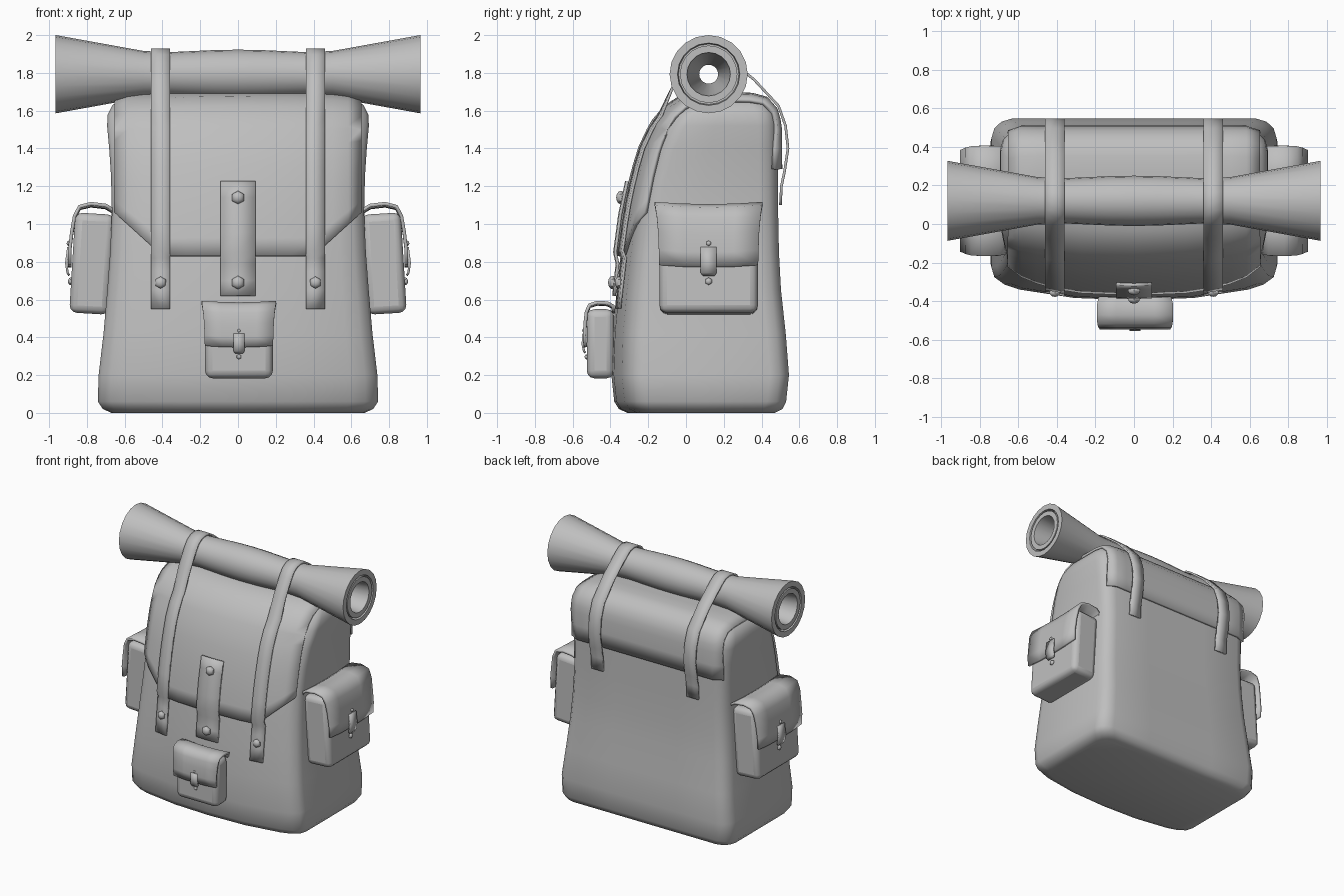
import bpy, bmesh, math
from mathutils import Vector, Matrix
from mathutils.bvhtree import BVHTree

if "Cube" in bpy.data.objects:
    bpy.data.objects.remove(bpy.data.objects["Cube"])

grey = bpy.data.materials.new("canvas grey")
grey.diffuse_color = (0.52, 0.52, 0.52, 1)
grey.use_nodes = True
grey.node_tree.nodes["Principled BSDF"].inputs["Base Color"].default_value = grey.diffuse_color


def make(name, bm, mat=None, solid=0, bevel=0, angle=40):
    """Turn a bmesh into a smooth-by-angle object with optional modifiers."""
    bmesh.ops.recalc_face_normals(bm, faces=bm.faces)
    me = bpy.data.meshes.new(name)
    bm.to_mesh(me)
    bm.free()
    me.materials.append(grey)
    ob = bpy.data.objects.new(name, me)
    bpy.context.collection.objects.link(ob)
    if mat:
        me.transform(mat)
    if solid:
        m = ob.modifiers.new("thickness", 'SOLIDIFY')
        m.thickness, m.offset = solid, 0
    if bevel:
        m = ob.modifiers.new("round", 'BEVEL')
        m.width, m.segments = bevel, 3
    bpy.ops.object.select_all(action='DESELECT')
    bpy.context.view_layer.objects.active = ob
    ob.select_set(True)
    bpy.ops.object.shade_smooth_by_angle(angle=math.radians(angle))
    return ob


def grid(rows, closed=False, wrap=False):
    """Quad surface through rows of points."""
    bm = bmesh.new()
    vs = [[bm.verts.new(p) for p in r] for r in rows]
    n, k = len(vs), len(vs[0])
    for i in range(n if wrap else n - 1):
        for j in range(k if closed else k - 1):
            a, b = vs[i], vs[(i + 1) % n]
            bm.faces.new((a[j], a[(j + 1) % k], b[(j + 1) % k], b[j]))
    return bm, vs


# Main bag: stacked outlines of (height, half width, front y, back y)
sections = [(0, .67, -.31, .47), (.02, .715, -.355, .51), (.06, .742, -.38, .53),
            (.2, .738, -.395, .545), (.42, .712, -.388, .528), (.65, .692, -.367, .503),
            (.85, .677, -.345, .492), (1.05, .668, -.318, .488), (1.25, .672, -.277, .487),
            (1.4, .682, -.232, .486), (1.52, .693, -.175, .485), (1.58, .69, -.13, .475),
            (1.63, .665, -.08, .45), (1.66, .62, -.02, .41), (1.674, .55, .05, .34)]


def outline(z, w, f, b):
    half = [(.42 * w, f + .012), (.8 * w, f + .055), (.91 * w, f + .082),
            (.98 * w, f + .12), (w, f + .17), (w, (f + b) / 2), (w, b - .1),
            (.98 * w, b - .05), (.93 * w, b - .015), (.86 * w, b), (.4 * w, b)]
    return ([(0, f, z)] + [(x, y, z) for x, y in half] + [(0, b, z)]
            + [(-x, y, z) for x, y in reversed(half)])


bm, vs = grid([outline(*s) for s in sections], closed=True)
bm.faces.new(vs[0])
bm.faces.new(vs[-1])
bmesh.ops.recalc_face_normals(bm, faces=bm.faces)
bag = BVHTree.FromBMesh(bm)
make("bag_body", bm, angle=50)


def on_bag(origin, direction, off):
    """Point on the bag surface, lifted by off."""
    d = Vector(direction).normalized()
    hit = bag.ray_cast(Vector(origin), d)[0]
    if hit is None:
        hit = bag.find_nearest(Vector(origin))[0]
    return hit - d * off


def front(x, z, off):
    return on_bag((x, -2, z), (0, 1, 0), off)


# Lid: a sheet running from the front, over the top and down the back
cols = []
for x in (-.65, -.58, -.5, -.4, -.27, -.13, 0, .13, .27, .4, .5, .58, .65):
    low = .83 + max(0, abs(x) - .4) * .92
    col = [front(x, low + (1.5 - low) * i / 7, .013) for i in range(8)]
    for a in (145, 132, 120, 105, 90, 77, 66, 56, 46, 39):
        d = Vector((0, math.cos(math.radians(a)), math.sin(math.radians(a))))
        col.append(on_bag(Vector((x, .18, 1.3)) + d, -d, .013))
    col += [on_bag((x, 2, z), (0, -1, 0), .013) for z in (1.5, 1.4, 1.29)]
    cols.append(col)
make("lid", grid(cols)[0], solid=.02, angle=50)

# Bedroll: hollow flared tube pinched by the straps
half = [(.12, .128), (.36, .117), (.5, .123), (.965, .207), (.965, .165), (.93, .16),
        (.93, .152), (.963, .152), (.963, .115), (.38, .05)]
profile = ([(0, .13)] + half + [(0, .055)] + [(-x, r) for x, r in reversed(half)])
rows = []
for i in range(20):
    a = math.tau * i / 20
    rows.append([(x, .12 + r * math.cos(a), 1.793 + r * math.sin(a)) for x, r in profile])
make("bedroll", grid(rows, closed=True, wrap=True)[0])


def lift(z):
    return .033 if z > .83 else .013


def rivet(name, p, r, mat=None):
    """Six-sided domed stud facing the front."""
    bm = bmesh.new()
    bmesh.ops.create_uvsphere(bm, u_segments=6, v_segments=6, radius=r)
    m = Matrix.Translation(p) @ Matrix.Rotation(math.pi / 2, 4, 'X') @ Matrix.Diagonal((1, 1, .7, 1))
    make(name, bm, (mat or Matrix()) @ m)


# Long straps over the bedroll
over = [(-.07, 1.725)]
for a in (155, 130, 110, 90, 70, 45):
    a = math.radians(a)
    over.append((.12 + .132 * math.cos(a), 1.79 + .132 * math.sin(a)))
over += [(.36, 1.765), (.49, 1.625), (.527, 1.52), (.54, 1.4), (.522, 1.28), (.505, 1.2), (.5, 1.1)]
for side, s in (("left", -1), ("right", 1)):
    cols = []
    for x in (.36 * s, .41 * s, .46 * s):
        col = [front(x, z, lift(z)) for z in
               (.55, .65, .75, .82, .86, 1, 1.1, 1.2, 1.3, 1.4, 1.5, 1.57)]
        cols.append(col + [Vector((x, y, z)) for y, z in over])
    make(side + "_strap", grid(cols)[0], solid=.014)
    rivet(side + "_strap_rivet", front(.41 * s, .69, .024), .032)

# Centre closing strap
cols = [[front(x, z, lift(z)) for z in (.62, .7, .79, .85, .95, 1.05, 1.14, 1.225)]
        for x in (-.092, 0, .092)]
make("centre_strap", grid(cols)[0], solid=.016)
for name, z in (("upper", 1.14), ("lower", .69)):
    rivet(name + "_centre_rivet", front(0, z, lift(z) + .012), .036)


def pocket(name, mat):
    """Pouch with a curved flap and a clasp, facing -y with its base at z = 0."""
    bm = bmesh.new()
    bmesh.ops.create_cube(bm, size=1, matrix=Matrix.Translation((0, -.095, .255))
                          @ Matrix.Diagonal((.52, .21, .53, 1)))
    make(name + "_pouch", bm, mat, bevel=.04)
    # flap: (depth, height, half width)
    path = [(-.005, .5, .26), (.0, .545, .275), (.04, .567, .284), (.12, .572, .286),
            (.18, .553, .283), (.203, .5, .275), (.212, .42, .268), (.218, .32, .264), (.212, .24, .262)]
    rows = [[(w * t, -d, z - .012 * (1 - t * t)) for t in (-1, -.5, 0, .5, 1)] for d, z, w in path]
    make(name + "_flap", grid(rows)[0], mat, solid=.018, angle=50)
    # clasp tongue tapering over the flap edge
    rows = [[(-w, -d, z), (w, -d, z)] for d, z, w in
            ((.226, .335, .042), (.232, .25, .042), (.222, .2, .042), (.212, .185, .03))]
    make(name + "_clasp", grid(rows)[0], mat, solid=.012)
    rivet(name + "_upper_rivet", (0, -.226, .355), .014, mat)
    rivet(name + "_lower_rivet", (0, -.203, .155), .02, mat)


for side, s in (("left", -1), ("right", 1)):
    pocket(side + "_pocket", Matrix.Translation((.693 * s, .12, .53))
           @ Matrix.Rotation(s * math.pi / 2, 4, 'Z') @ Matrix.Rotation(-.06, 4, 'X'))
pocket("front_pocket", Matrix.Translation((.005, -.387, .19)) @ Matrix.Scale(.69, 4))
